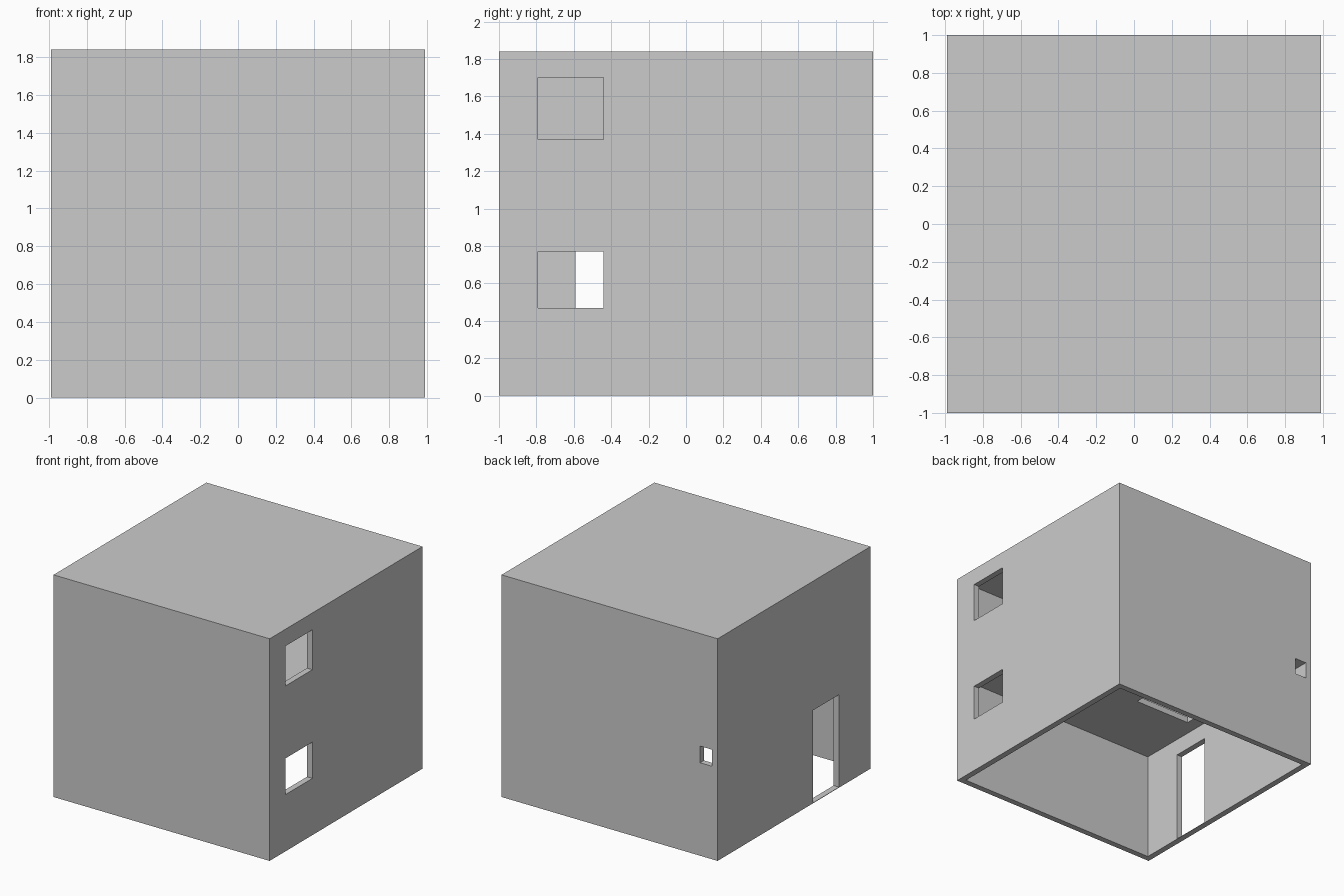
import bpy

if "Cube" in bpy.data.objects:
    bpy.data.objects.remove(bpy.data.objects["Cube"])


def box(name, x, y, z):
    """Axis-aligned box from (min, max) ranges."""
    bpy.ops.mesh.primitive_cube_add(
        size=1, location=[(a + b) / 2 for a, b in (x, y, z)])
    ob = bpy.context.object
    ob.name = name
    ob.scale = [b - a for a, b in (x, y, z)]
    bpy.ops.object.transform_apply(location=True, rotation=True, scale=True)
    return ob


def cut(target, name, x, y, z):
    """Subtract a box from the target and remove the cutter."""
    cutter = box(name, x, y, z)
    cutter.hide_render = True
    mod = target.modifiers.new(name, 'BOOLEAN')
    mod.operation = 'DIFFERENCE'
    mod.solver = 'EXACT'
    mod.object = cutter
    bpy.context.view_layer.objects.active = target
    bpy.ops.object.modifier_apply(modifier=mod.name)
    bpy.data.objects.remove(cutter, do_unlink=True)


W, D, H, T = 0.99, 1.0, 1.84, 0.05   # half width, half depth, height, wall
CEIL = 0.91                          # underside of the middle floor
inner_x, inner_y = (-W + T, W - T), (-D + T, D - T)

# Solid block of the two-storey house
house = box("house_shell", (-W, W), (-D, D), (0, H))

# Two rooms, the lower one open underneath
cut(house, "lower_room", inner_x, inner_y, (-0.1, CEIL))
cut(house, "upper_room", inner_x, inner_y, (CEIL + T, H - 0.04))

# Windows in the right wall, one per storey
for z in ((0.47, 0.77), (1.37, 1.70)):
    cut(house, "side_window", (W - 0.1, W + 0.1), (-0.79, -0.44), z)

# Doorway in the left wall with a very thin sill
cut(house, "doorway", (-W - 0.1, -W + 0.1), (-0.59, -0.25), (0.004, 0.77))

# Small vent window high in the back wall of the lower room
cut(house, "back_vent", (-0.938, -0.83), (D - 0.1, D + 0.1), (0.77, 0.908))

# Narrow hatch through the middle floor
cut(house, "floor_hatch", (-0.83, -0.31), (-0.33, -0.23), (CEIL - 0.1, CEIL + 0.2))
